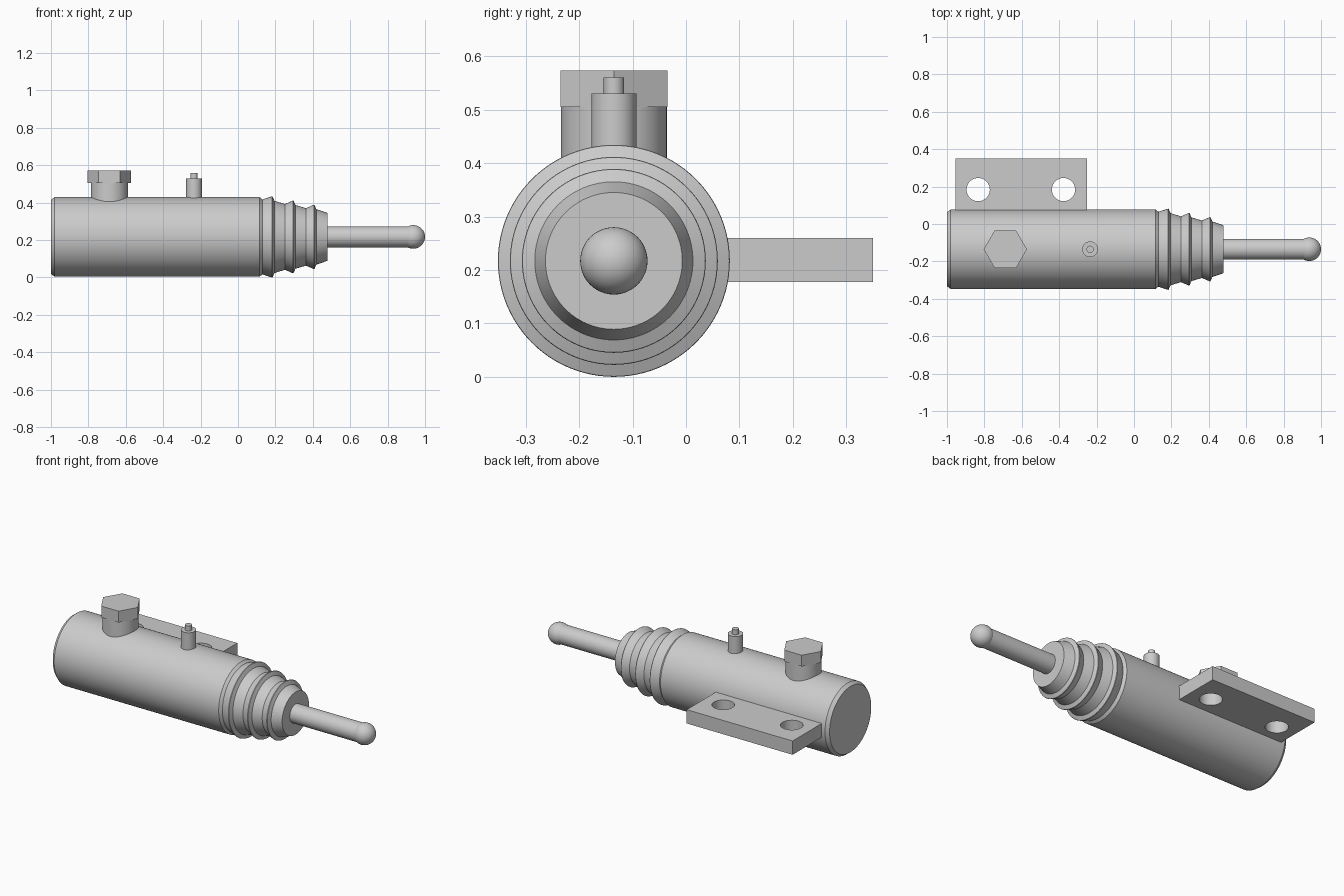
import bpy, bmesh
from math import pi, radians
from mathutils import Matrix, Vector

cube = bpy.data.objects.get("Cube")
if cube:
    bpy.data.objects.remove(cube, do_unlink=True)

AXIS_Y, AXIS_Z = -0.135, 0.217

# One plain grey for the whole casting
grey = bpy.data.materials.new("light_grey")
grey.use_nodes = True
colour = (0.6, 0.6, 0.6, 1)
grey.diffuse_color = colour
grey.node_tree.nodes["Principled BSDF"].inputs["Base Color"].default_value = colour


def add_object(name, bm, smooth=True):
    bmesh.ops.recalc_face_normals(bm, faces=bm.faces)
    mesh = bpy.data.meshes.new(name)
    bm.to_mesh(mesh)
    bm.free()
    mesh.materials.append(grey)
    obj = bpy.data.objects.new(name, mesh)
    bpy.context.collection.objects.link(obj)
    if smooth:
        bpy.ops.object.select_all(action='DESELECT')
        obj.select_set(True)
        bpy.context.view_layer.objects.active = obj
        bpy.ops.object.shade_smooth_by_angle(angle=radians(20))
    return obj


def lathe(name, profile, origin, along_x=False, sides=64):
    """Turn (height, radius) points into a capped solid along z or x."""
    bm = bmesh.new()
    rings = []
    for h, r in profile:
        ring = bmesh.ops.create_circle(
            bm, segments=sides, radius=r, matrix=Matrix.Translation((0, 0, h)))
        rings.append(ring["verts"])
    for a, b in zip(rings, rings[1:]):
        for i in range(sides):
            j = (i + 1) % sides
            bm.faces.new((a[i], a[j], b[j], b[i]))
    bm.faces.new(rings[0])
    bm.faces.new(rings[-1])
    turn = Matrix.Rotation(pi / 2, 4, 'Y' if along_x else 'Z')
    bm.transform(Matrix.Translation(origin) @ turn)
    return add_object(name, bm)


axis = (0, AXIS_Y, AXIS_Z)

# Cylinder body with chamfered ends
lathe("cylinder_body", [(-1, 0.198), (-0.98, 0.213), (0.115, 0.213), (0.133, 0.198)],
      axis, True, 96)

# Tapering bellows: each rib flares out, then steps back in
bellows = [(0.12, 0.195), (0.135, 0.202)]
for k in range(3):
    x, r = 0.185 + 0.112 * k, 0.217 - 0.0225 * k
    bellows += [(x - 0.003, r), (x, r - 0.001), (x + 0.01, r - 0.024)]
    bellows.append((x + 0.066, r - 0.041) if k < 2 else (0.478, 0.128))
lathe("rubber_bellows", bellows, axis, True, 96)

# Push rod and its ball end
lathe("push_rod", [(0.45, 0.056), (0.935, 0.056)], axis, True)
bm = bmesh.new()
bmesh.ops.create_uvsphere(bm, u_segments=48, v_segments=24, radius=0.063)
bm.transform(Matrix.Translation((0.937, AXIS_Y, AXIS_Z)) @ Matrix.Rotation(pi / 2, 4, 'Y'))
add_object("ball_end", bm)

# Filler neck with hexagonal cap
lathe("filler_neck", [(0.37, 0.099), (0.51, 0.099)], (-0.688, AXIS_Y, 0))
lathe("hex_cap", [(0.505, 0.1155), (0.573, 0.1155)], (-0.688, AXIS_Y, 0), sides=6)
hex_cap = bpy.data.objects["hex_cap"]
# Put two corners of the cap on the cylinder axis direction
hex_cap.data.transform(Matrix.Translation((-0.688, AXIS_Y, 0))
                       @ Matrix.Rotation(pi / 2, 4, 'Z')
                       @ Matrix.Translation((0.688, -AXIS_Y, 0))) \
    if max(v.co.x for v in hex_cap.data.vertices) < -0.58 else None

# Bleed valve: stepped nipple
lathe("bleed_valve", [(0.4, 0.042), (0.53, 0.042), (0.53, 0.019), (0.56, 0.019)],
      (-0.235, AXIS_Y, 0), sides=48)

# Mounting flange with two bolt holes
low, high = Vector((-0.955, 0.03, 0.177)), Vector((-0.25, 0.35, 0.26))
bm = bmesh.new()
bmesh.ops.create_cube(bm, size=1)
bm.transform(Matrix.Translation((low + high) / 2) @ Matrix.Diagonal((*(high - low), 1)))
flange = add_object("mounting_flange", bm, False)
for x in (-0.833, -0.377):
    cutter = lathe("hole_cutter", [(0.1, 0.062), (0.34, 0.062)], (x, 0.184, 0), sides=48)
    cutter.hide_render = True
    cut = flange.modifiers.new("bolt_hole", 'BOOLEAN')
    cut.operation, cut.solver, cut.object = 'DIFFERENCE', 'EXACT', cutter
    bpy.ops.object.select_all(action='DESELECT')
    bpy.context.view_layer.objects.active = flange
    flange.select_set(True)
    bpy.ops.object.modifier_apply(modifier=cut.name)
    bpy.data.objects.remove(cutter, do_unlink=True)
bpy.ops.object.shade_smooth_by_angle(angle=radians(30))
